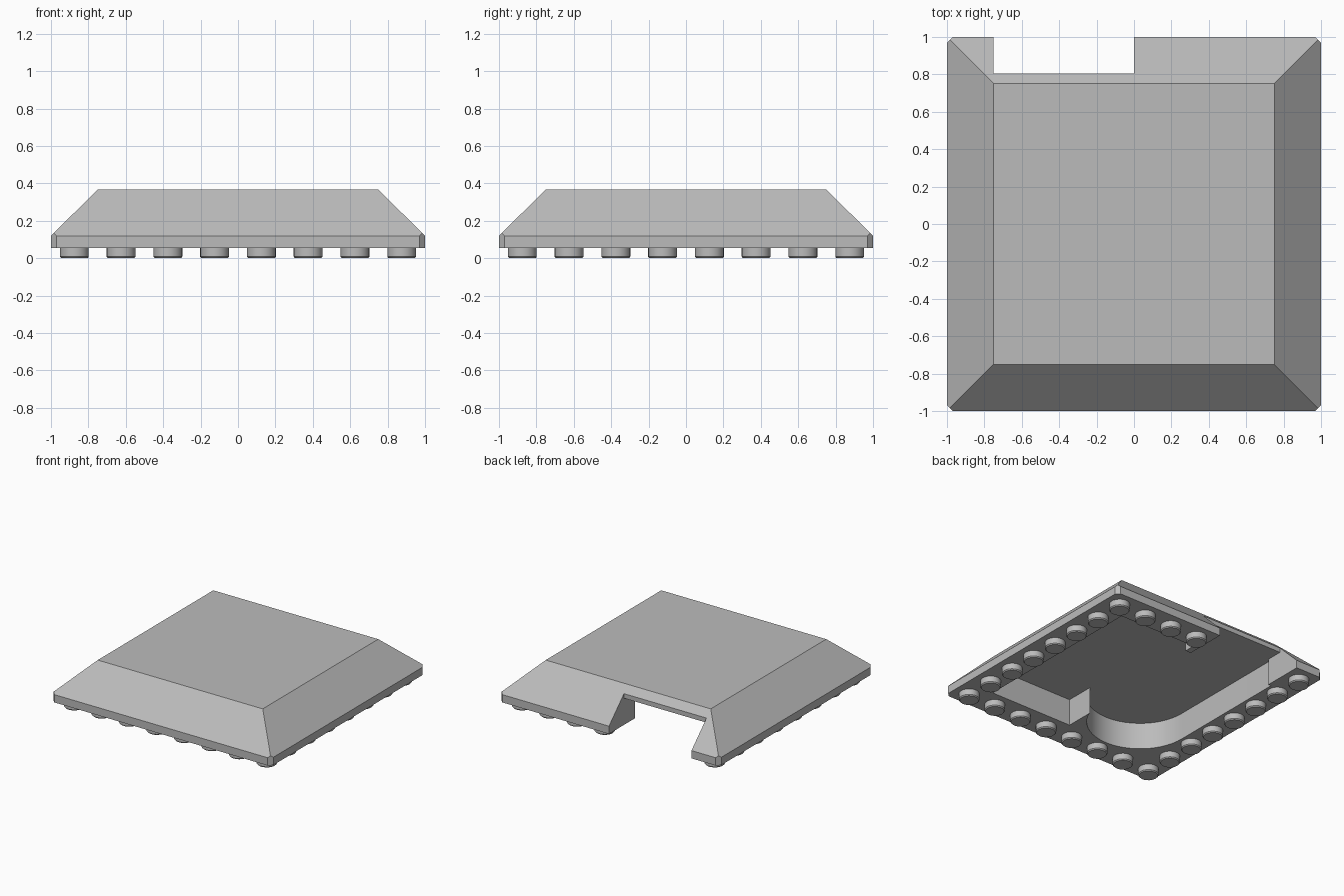
import bpy, bmesh, math

cube = bpy.data.objects.get("Cube")
if cube:
    bpy.data.objects.remove(cube, do_unlink=True)

BASE, LIP, TOP, CEILING = 0.056, 0.12, 0.367, 0.275
RIM = 0.75      # inner edge of the studded rim
NOTCH_Y = 0.805  # depth of the opening in the back

grey = bpy.data.materials.new("light grey")
grey.use_nodes = True
colour = (0.5, 0.5, 0.5, 1)
grey.diffuse_color = colour
grey.node_tree.nodes["Principled BSDF"].inputs["Base Color"].default_value = colour


def make_object(name, bm):
    bmesh.ops.recalc_face_normals(bm, faces=bm.faces)
    mesh = bpy.data.meshes.new(name)
    bm.to_mesh(mesh)
    bm.free()
    mesh.materials.append(grey)
    ob = bpy.data.objects.new(name, mesh)
    bpy.context.collection.objects.link(ob)
    return ob


def prism(name, outline, z0, z1):
    bm = bmesh.new()
    face = bm.faces.new([bm.verts.new((x, y, z0)) for x, y in outline])
    ext = bmesh.ops.extrude_face_region(bm, geom=[face])
    verts = [v for v in ext["geom"] if isinstance(v, bmesh.types.BMVert)]
    bmesh.ops.translate(bm, verts=verts, vec=(0, 0, z1 - z0))
    return make_object(name, bm)


def activate(ob):
    bpy.ops.object.select_all(action='DESELECT')
    ob.select_set(True)
    bpy.context.view_layer.objects.active = ob


def cut(ob, cutter):
    cutter.hide_render = True
    mod = ob.modifiers.new("cut", 'BOOLEAN')
    mod.operation, mod.solver, mod.object = 'DIFFERENCE', 'EXACT', cutter
    activate(ob)
    bpy.ops.object.modifier_apply(modifier=mod.name)
    bpy.data.objects.remove(cutter, do_unlink=True)


# Sloped shell: lip with clipped corners rising to a flat top
bm = bmesh.new()
C = 0.97
for sx in (-1, 1):
    for sy in (-1, 1):
        for p in ((1, C, BASE), (C, 1, BASE), (1, C, LIP), (C, 1, LIP),
                  (0.985, 0.985, LIP + 0.015), (RIM, RIM, TOP)):
            bm.verts.new((sx * p[0], sy * p[1], p[2]))
bmesh.ops.convex_hull(bm, input=bm.verts[:])
bmesh.ops.dissolve_limit(bm, angle_limit=0.02, verts=bm.verts[:], edges=bm.edges[:])
shell = make_object("roof_shell", bm)

# Underside pocket with one rounded corner and posts beside the opening
cx, r = -0.375, 0.4
start = -math.acos(-cx / r)
arc = [(cx + r * math.cos(a), cx + r * math.sin(a))
       for a in (start + (-math.pi - start) * i / 24 for i in range(25))]
pocket = [(RIM, RIM), (RIM, -RIM), (0, -RIM)] + arc + [
    (cx - r, 0.67), (-RIM, 0.67), (-RIM, NOTCH_Y + 0.02), (0, NOTCH_Y + 0.02),
    (0, 0.66), (0.05, 0.66), (0.05, RIM)]
cut(shell, prism("pocket_cutter", pocket, -0.1, CEILING))

# Opening through the back slope
notch = [(-RIM, NOTCH_Y), (0, NOTCH_Y), (0, 1.2), (-RIM, 1.2)]
cut(shell, prism("opening_cutter", notch, -0.2, 0.6))
activate(shell)
bpy.ops.object.shade_smooth_by_angle(angle=math.radians(25))

# Round studs under the rim, none across the opening
places = []
for i in range(8):
    for j in range(8):
        x, y = -0.875 + 0.25 * i, -0.875 + 0.25 * j
        on_rim = i in (0, 7) or j in (0, 7)
        in_opening = j == 7 and -RIM < x < 0
        if on_rim and not in_opening:
            places.append((x, y))

bm = bmesh.new()
for x, y in places:
    rings = []
    for radius, z in ((0.077, BASE + 0.002), (0.077, 0.008), (0.070, 0.0)):
        rings.append([bm.verts.new((x + radius * math.cos(a), y + radius * math.sin(a), z))
                      for a in (math.tau * k / 32 for k in range(32))])
    for lower, upper in zip(rings, rings[1:]):
        for k in range(32):
            n = (k + 1) % 32
            bm.faces.new((lower[k], lower[n], upper[n], upper[k]))
    bm.faces.new(rings[0])
    bm.faces.new(rings[-1])
studs = make_object("rim_studs", bm)
activate(studs)
bpy.ops.object.shade_smooth_by_angle(angle=math.radians(30))
